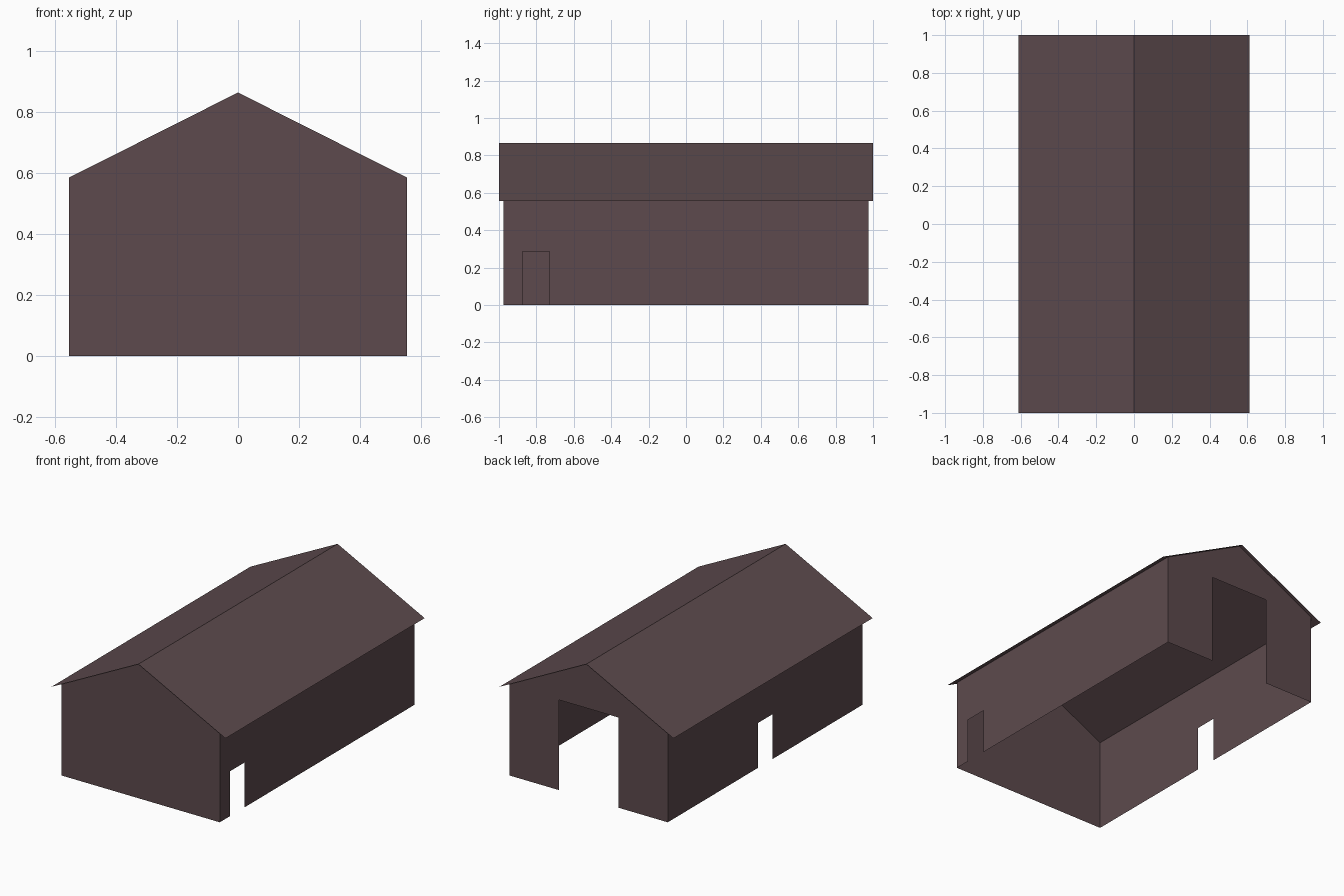
import bpy
import bmesh
from mathutils import Vector

if "Cube" in bpy.data.objects:
    bpy.data.objects.remove(bpy.data.objects["Cube"])

W, L = 0.556, 0.977           # wall half width and half length
EAVE, RIDGE = 0.585, 0.865    # wall height and ridge height
ROOF_W, ROOF_L = 0.612, 1.0   # overhanging roof half sizes
ROOF_Z = RIDGE - (RIDGE - EAVE) * ROOF_W / W

mat = bpy.data.materials.new("dark brown")
mat.diffuse_color = (0.109, 0.0685, 0.0742, 1)
mat.use_nodes = True
mat.node_tree.nodes["Principled BSDF"].inputs["Base Color"].default_value = mat.diffuse_color


def sheet(name, faces, outward):
    """Thin sheet from polygons, each facing the outward direction."""
    bm = bmesh.new()
    for pts in faces:
        f = bm.faces.new([bm.verts.new(p) for p in pts])
        f.normal_update()
        if f.normal.dot(Vector(outward)) < 0:
            f.normal_flip()
    bmesh.ops.remove_doubles(bm, verts=bm.verts, dist=1e-5)
    me = bpy.data.meshes.new(name)
    bm.to_mesh(me)
    bm.free()
    me.materials.append(mat)
    ob = bpy.data.objects.new(name, me)
    bpy.context.collection.objects.link(ob)
    return ob


def notched(half, a, b, h, top):
    """Wall outline (u, z) with a doorway from a to b of height h."""
    return [(-half, 0), (a, 0), (a, h), (b, h), (b, 0), (half, 0)] + top


# Gable ends: closed front, large doorway at the back
gable_top = [(W, EAVE), (0, RIDGE), (-W, EAVE)]
sheet("front_wall", [[(x, -L, z) for x, z in [(-W, 0), (W, 0)] + gable_top]], (0, -1, 0))
sheet("back_wall", [[(x, L, z) for x, z in notched(W, -0.208, 0.208, 0.573, gable_top)]], (0, 1, 0))

# Side walls, each with a small doorway
side_top = [(L, EAVE), (-L, EAVE)]
for name, s, a, b in (("right_wall", 1, -0.875, -0.73), ("left_wall", -1, -0.072, 0.072)):
    sheet(name, [[(s * W, y, z) for y, z in notched(L, a, b, 0.285, side_top)]], (s, 0, 0))

# Overhanging gable roof
sheet("roof", [[(0, -ROOF_L, RIDGE), (s * ROOF_W, -ROOF_L, ROOF_Z),
                (s * ROOF_W, ROOF_L, ROOF_Z), (0, ROOF_L, RIDGE)] for s in (-1, 1)], (0, 0, 1))
